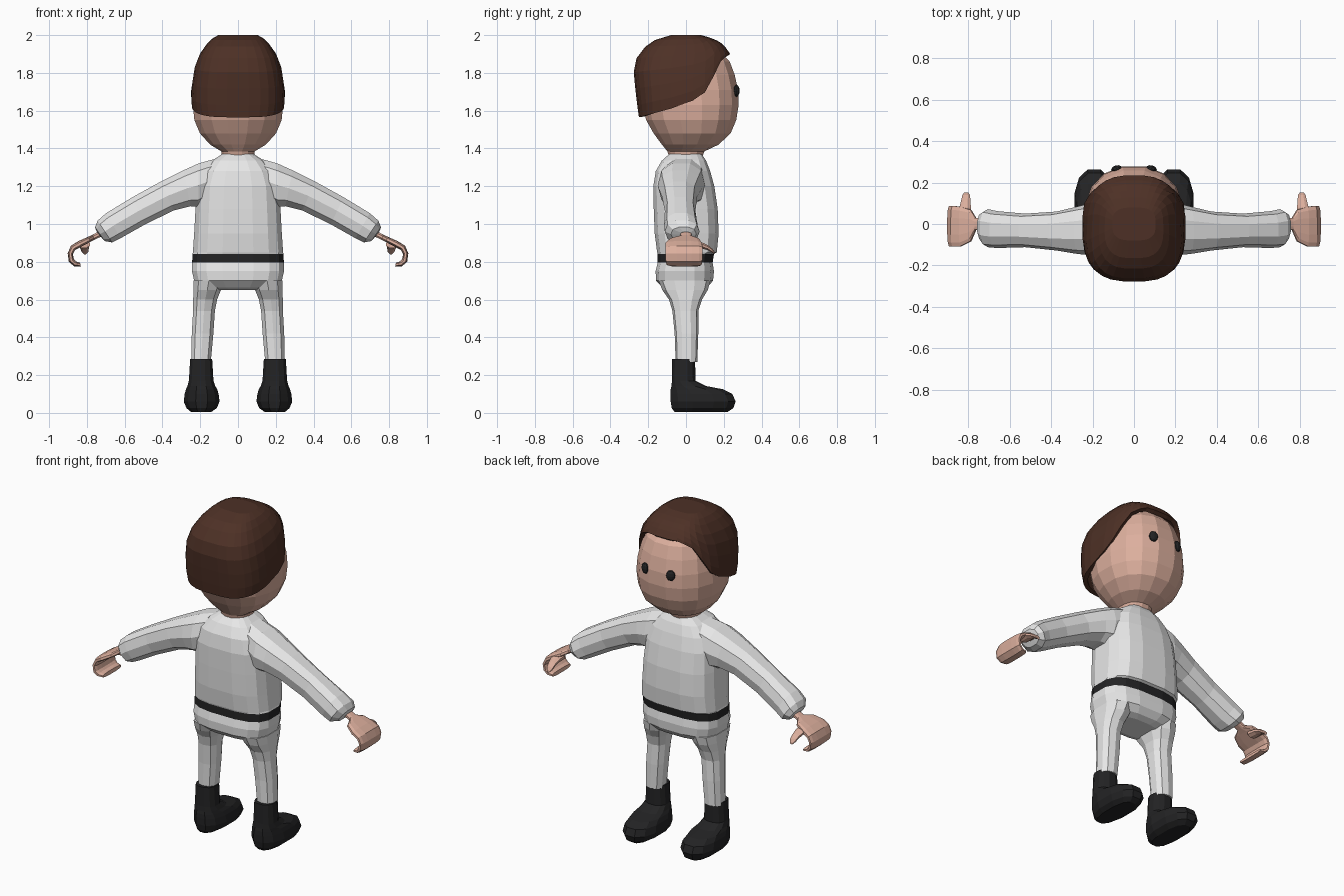
import bpy, bmesh, math
from mathutils import Vector


def material(name, rgb):
    m = bpy.data.materials.new(name)
    m.diffuse_color = (*rgb, 1)
    return m


SKIN = material("skin", (0.72, 0.43, 0.34))
HAIR = material("brown hair", (0.075, 0.03, 0.019))
CLOTH = material("white cloth", (0.8, 0.8, 0.8))
BLACK = material("black", (0.017, 0.017, 0.018))


def ring(c, u, v, n, p):
    """Superellipse ring around c with half axes u and v."""
    def se(t):
        return math.copysign(abs(t) ** (2 / p), t)
    c, u, v = Vector(c), Vector(u), Vector(v)
    angles = [2 * math.pi * (i + 0.5) / n for i in range(n)]
    return [c + u * se(math.cos(a)) + v * se(math.sin(a)) for a in angles]


def loft(name, rings, mats, cap_start=True, cap_end=True, rule=None):
    bm = bmesh.new()
    vs = [[bm.verts.new(p) for p in r] for r in rings]
    n = len(vs[0])
    for a, b in zip(vs, vs[1:]):
        for i in range(n):
            j = (i + 1) % n
            bm.faces.new((a[i], a[j], b[j], b[i]))
    if cap_start:
        bm.faces.new(vs[0][::-1])
    if cap_end:
        bm.faces.new(vs[-1])
    if cap_start and cap_end:
        bmesh.ops.recalc_face_normals(bm, faces=bm.faces[:])
    if rule:
        for f in bm.faces:
            f.material_index = rule(f.calc_center_median())
    me = bpy.data.meshes.new(name)
    bm.to_mesh(me)
    bm.free()
    for m in mats:
        me.materials.append(m)
    ob = bpy.data.objects.new(name, me)
    bpy.context.collection.objects.link(ob)
    return ob


def level(z, x0, x1, y0, y1, n=12, p=2.5):
    """Horizontal ring filling the given x and y range."""
    return ring(((x0 + x1) / 2, (y0 + y1) / 2, z), ((x1 - x0) / 2, 0, 0),
                (0, (y1 - y0) / 2, 0), n, p)


def slab(s, top, bot, y0, y1, n=10, p=2.4):
    """Upright ring between a top and bottom (x, z) point, on side s."""
    c = (s * (top[0] + bot[0]) / 2, (y0 + y1) / 2, (top[1] + bot[1]) / 2)
    u = (s * (top[0] - bot[0]) / 2, 0, (top[1] - bot[1]) / 2)
    return ring(c, u, (0, (y1 - y0) / 2, 0), n, p)


def lerp(table, t, k=1):
    """Column k of a table, interpolated on column 0."""
    for a, b in zip(table, table[1:]):
        if t <= b[0]:
            f = max(0, (t - a[0]) / (b[0] - a[0]))
            return a[k] + (b[k] - a[k]) * f
    return table[-1][k]


# Head and neck: z, half width, back, front
head = [(1.35, .085, -.09, .085), (1.385, .09, -.10, .10), (1.42, .15, -.13, .175),
        (1.48, .205, -.175, .24), (1.55, .235, -.215, .27), (1.63, .243, -.235, .283),
        (1.71, .237, -.24, .28), (1.79, .22, -.235, .262), (1.86, .195, -.21, .235),
        (1.93, .13, -.15, .17)]
loft("head", [level(z, -w, w, b, f, 16, 2.25) for z, w, b, f in head], [SKIN])

# Hair: cap that follows the head and ends at a sloping hairline
hair = [(1.565, .233, -.25, .19), (1.62, .246, -.258, .215), (1.7, .25, -.268, .23),
        (1.83, .23, -.28, .235), (1.90, .203, -.255, .235), (1.95, .168, -.205, .20),
        (1.98, .14, -.155, .15), (2.0, .105, -.08, .08)]
hairline = [(-.26, 1.565), (-.1, 1.605), (0, 1.632), (.09, 1.68), (.13, 1.74),
            (.17, 1.85), (.22, 1.90)]
N = 28
start = [lerp(hairline, p.y) for p in level(0, -.25, .25, -.265, .23, N, 3)]
rings = []
for s in (0, .15, .35, .55, .72, .86, .94, 1):
    row = []
    for i in range(N):
        z = start[i] + (2.0 - start[i]) * s
        w, b, f = (lerp(hair, z, k) for k in (1, 2, 3))
        row.append(level(z, -w, w, b, f, N, 3)[i])
    rings.append(row)
cap = loft("hair", rings, [HAIR], cap_start=False)
sol = cap.modifiers.new("thickness", 'SOLIDIFY')
sol.thickness = 0.025
sol.offset = -1

# Torso with belt and hips: z, half width, back, front
torso = [(.65, .13, -.085, .08), (.665, .19, -.125, .115), (.70, .235, -.16, .145),
         (.75, .247, -.163, .15), (.795, .246, -.152, .143), (.842, .244, -.152, .15),
         (.85, .242, -.155, .165), (.95, .235, -.168, .175), (1.08, .228, -.173, .17),
         (1.2, .22, -.175, .152), (1.28, .19, -.162, .13), (1.335, .14, -.13, .108),
         (1.37, .085, -.09, .085)]
loft("torso", [level(z, -w, w, b, f, 16, 3) for z, w, b, f in torso], [CLOTH, BLACK],
     rule=lambda c: 1 if .796 < c.z < .841 else 0)

# Limbs, once per side
leg = [(.70, .07, .238, -.145, .13), (.65, .088, .238, -.125, .115),
       (.60, .108, .24, -.09, .085), (.54, .12, .24, -.072, .065),
       (.42, .128, .247, -.06, .065), (.27, .142, .25, -.055, .06)]
boot = [(.285, .135, .255, -.075, .05), (.17, .128, .262, -.076, .052),
        (.142, .118, .27, -.08, .11), (.125, .108, .278, -.085, .20),
        (.10, .1, .285, -.087, .25), (.06, .095, .29, -.086, .268),
        (.025, .11, .275, -.08, .255), (.005, .14, .25, -.065, .225)]
arm = [((.12, 1.35), (.12, 1.13), -.125, .10), ((.21, 1.325), (.21, 1.085), -.15, .10),
       ((.29, 1.288), (.25, 1.09), -.145, .085), ((.41, 1.228), (.34, 1.068), -.128, .06),
       ((.56, 1.145), (.49, .995), -.112, .05), ((.70, 1.06), (.62, .922), -.116, .062),
       ((.745, 1.02), (.665, .90), -.112, .072), ((.758, .985), (.705, .908), -.08, .055),
       ((.75, .962), (.72, .925), -.035, .03)]
hand = [((.735, .963), (.72, .935), -.028, .028), ((.77, .943), (.758, .917), -.03, .03),
        ((.795, .932), (.78, .906), -.085, .07), ((.845, .91), (.828, .88), -.11, .085),
        ((.885, .885), (.862, .862), -.11, .09), ((.902, .845), (.874, .84), -.11, .09),
        ((.896, .80), (.868, .813), -.11, .088), ((.868, .776), (.858, .802), -.105, .085),
        ((.832, .774), (.836, .795), -.095, .08)]
thumb = [(.815, .03, .892, .034), (.815, .08, .888, .03), (.812, .115, .875, .024),
         (.81, .14, .858, .02), (.81, .152, .845, .01)]
for s, side in ((-1, "left"), (1, "right")):
    loft(side + "_leg", [level(z, s * a, s * b, c, d, 10, 2.5) for z, a, b, c, d in leg], [CLOTH])
    loft(side + "_boot", [level(z, s * a, s * b, c, d, 12, 2.4) for z, a, b, c, d in boot], [BLACK])
    loft(side + "_sleeve", [slab(s, *r) for r in arm], [CLOTH])
    loft(side + "_hand", [slab(s, *r, n=12, p=3) for r in hand], [SKIN])
    loft(side + "_thumb", [ring((s * x, y, z), (r, 0, 0), (0, 0, r * .6), 8, 2)
                           for x, y, z, r in thumb], [SKIN])
    # Eye: small flattened ball
    bpy.ops.mesh.primitive_uv_sphere_add(segments=10, ring_count=6, location=(s * .085, .267, 1.705))
    eye = bpy.context.object
    eye.name = side + "_eye"
    eye.scale = (.026, .016, .032)
    eye.rotation_euler = (0, 0, -s * .3)
    eye.data.materials.append(BLACK)
